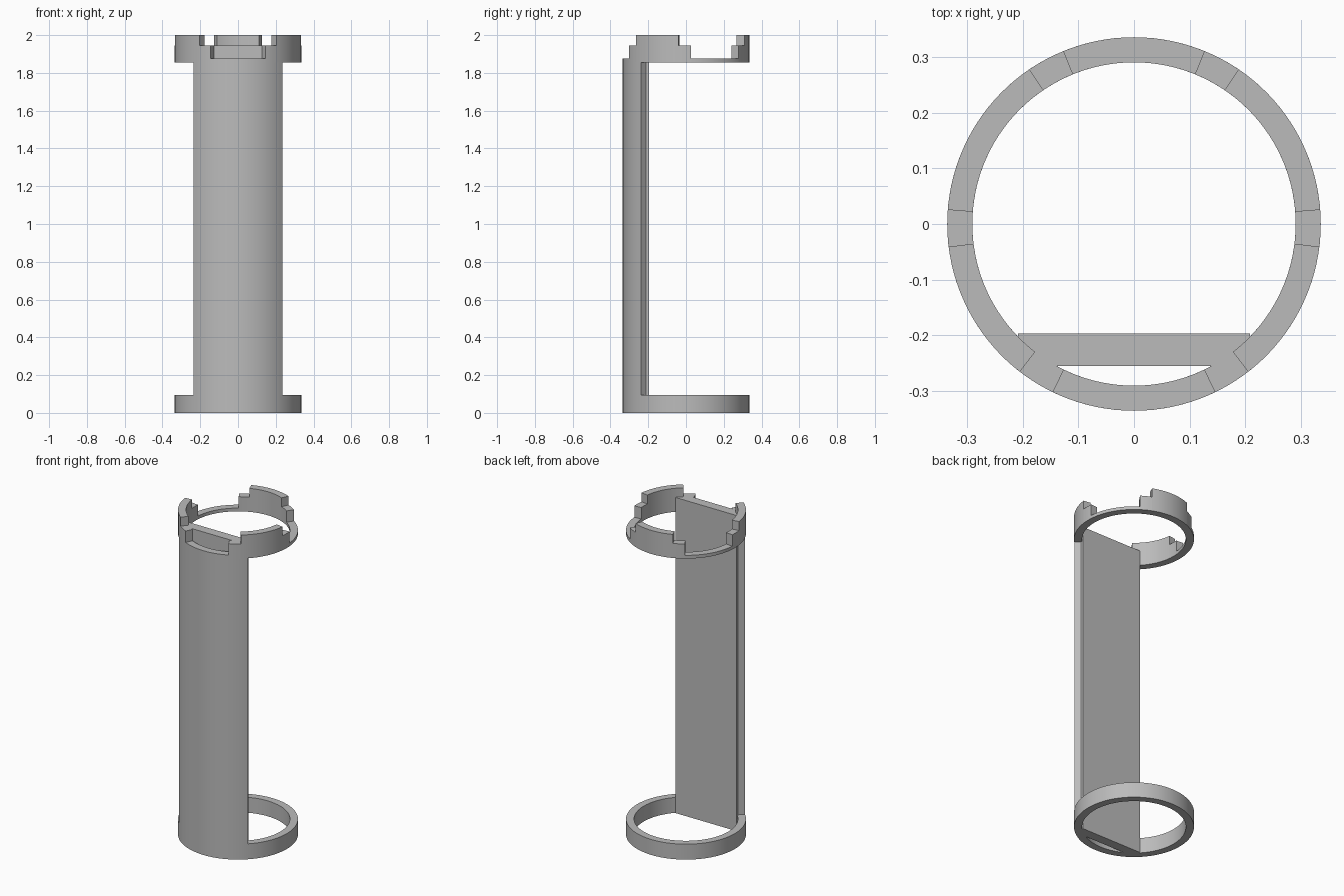
import bpy, bmesh
from math import sin, cos, radians, ceil
from mathutils import Vector

cube = bpy.data.objects.get("Cube")
if cube:
    bpy.data.objects.remove(cube, do_unlink=True)

R_OUT, R_IN = 0.335, 0.29
FOOT_TOP, CROWN_BASE = 0.095, 1.855
LOW, MID, TOP = 1.875, 1.945, 2.0

grey = bpy.data.materials.new("plain grey")
grey.use_nodes = True
grey.diffuse_color = (0.5, 0.5, 0.5, 1)
grey.node_tree.nodes["Principled BSDF"].inputs["Base Color"].default_value = (0.5, 0.5, 0.5, 1)


def finish(name, bm):
    mesh = bpy.data.meshes.new(name)
    bm.to_mesh(mesh)
    bm.free()
    mesh.materials.append(grey)
    obj = bpy.data.objects.new(name, mesh)
    bpy.context.collection.objects.link(obj)
    bpy.ops.object.select_all(action='DESELECT')
    obj.select_set(True)
    bpy.context.view_layer.objects.active = obj
    bpy.ops.object.shade_smooth_by_angle(angle=radians(30))
    return obj


def point(r, angle, z):
    """Angle in degrees, measured from the front centre towards +x."""
    a = radians(angle)
    return Vector((r * sin(a), -r * cos(a), z))


def stepped_arc(name, base, spans):
    """Curved wall, symmetric about the front; spans = (end angle, top height)."""
    cells, start = [], 0
    for end, top in spans:
        n = ceil((end - start) / 3)
        step = (end - start) / n
        cells += [(start + i * step, start + (i + 1) * step, top) for i in range(n)]
        start = end
    cells = [(-b, -a, t) for a, b, t in reversed(cells)] + cells
    closed = start == 180

    bm = bmesh.new()

    def quad(points, facing):
        face = bm.faces.new([bm.verts.new(p) for p in points])
        face.normal_update()
        if face.normal.dot(facing) < 0:
            face.normal_flip()

    for i, (a, b, top) in enumerate(cells):
        out = point(1, (a + b) / 2, 0)
        for r, facing in ((R_OUT, out), (R_IN, -out)):
            quad([point(r, a, base), point(r, b, base),
                  point(r, b, top), point(r, a, top)], facing)
        for z, facing in ((top, Vector((0, 0, 1))), (base, Vector((0, 0, -1)))):
            quad([point(R_IN, a, z), point(R_OUT, a, z),
                  point(R_OUT, b, z), point(R_IN, b, z)], facing)
        # radial walls where a neighbour is lower or missing
        for angle, j, side in ((a, i - 1, -1), (b, i + 1, 1)):
            inside = 0 <= j < len(cells)
            if inside or closed:
                other = cells[j % len(cells)][2]
            else:
                other = base
            if other < top:
                quad([point(R_IN, angle, other), point(R_OUT, angle, other),
                      point(R_OUT, angle, top), point(R_IN, angle, top)],
                     point(1, angle + 90 * side, 0))
    bmesh.ops.remove_doubles(bm, verts=bm.verts, dist=1e-5)
    return finish(name, bm)


# Foot ring, tall front shell and notched crown ring
stepped_arc("foot_ring", 0, [(180, FOOT_TOP)])
stepped_arc("front_shell", FOOT_TOP, [(44.6, CROWN_BASE)])
stepped_arc("crown_ring", CROWN_BASE, [
    (25.7, LOW), (37.7, MID), (83, TOP), (94.5, MID),
    (145.8, LOW), (157.7, MID), (180, TOP)])

# Flat back plate closing the shell, leaving a slot behind the curved front
bm = bmesh.new()
bmesh.ops.create_cube(bm, size=1)
bmesh.ops.scale(bm, vec=(0.416, 0.059, MID), verts=bm.verts)
bmesh.ops.translate(bm, vec=(0, -0.2255, MID / 2), verts=bm.verts)
finish("flat_plate", bm)
